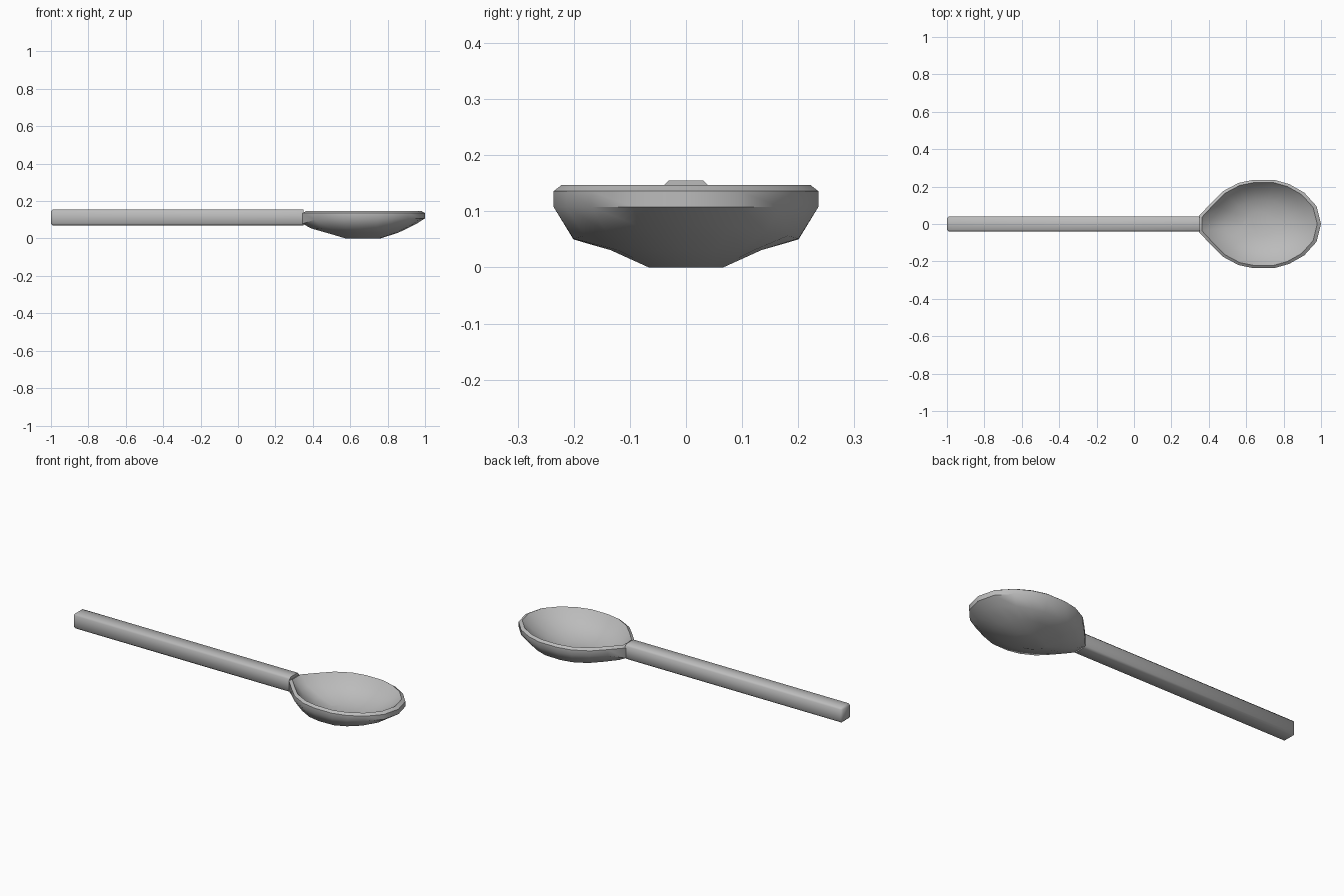
import bpy, bmesh

if "Cube" in bpy.data.objects:
    bpy.data.objects.remove(bpy.data.objects["Cube"])

grey = bpy.data.materials.new("grey")
grey.diffuse_color = (0.5, 0.5, 0.5, 1)
grey.use_nodes = True
grey.node_tree.nodes["Principled BSDF"].inputs["Base Color"].default_value = grey.diffuse_color

def make_object(name, bm, angle):
    bmesh.ops.recalc_face_normals(bm, faces=bm.faces)
    me = bpy.data.meshes.new(name)
    bm.to_mesh(me)
    bm.free()
    me.materials.append(grey)
    ob = bpy.data.objects.new(name, me)
    bpy.context.collection.objects.link(ob)
    bpy.ops.object.select_all(action='DESELECT')
    ob.select_set(True)
    bpy.context.view_layer.objects.active = ob
    bpy.ops.object.shade_smooth_by_angle(angle=angle)
    return ob

# Handle: long bar with chamfered edges
bm = bmesh.new()
bmesh.ops.create_cube(bm, size=1)
for v in bm.verts:
    v.co = (-0.325 + v.co.x * 1.35, v.co.y * 0.082, 0.1125 + v.co.z * 0.085)
edges = [e for e in bm.edges if min(v.co.x for v in e.verts) < 0]  # bowl end stays square
bmesh.ops.bevel(bm, geom=edges, offset=0.01, segments=1, affect='EDGES')
make_object("handle", bm, 0.8)

# Bowl: half outline mirrored in y, lofted through rings around the bowl centre
half = [(0.345, 0.04), (0.41, 0.11), (0.475, 0.175), (0.56, 0.22), (0.64, 0.236),
        (0.75, 0.236), (0.83, 0.213), (0.91, 0.168), (0.976, 0.095)]
outline = half + [(1.0, 0.0)] + [(x, -y) for x, y in reversed(half)]
CX = 0.667
# (scale, height, lift at the tip, drop at the neck)
rings = [(0.28, 0.0, 0, 0), (0.57, 0.031, 0, 0.004), (0.85, 0.05, 0.026, -0.004),
         (1.0, 0.108, 0, 0.036), (1.0, 0.136, 0, 0), (0.94, 0.147, 0, 0),
         (0.78, 0.096, 0.01, 0), (0.54, 0.062, 0.005, 0), (0.27, 0.04, 0, 0)]
bm = bmesh.new()
loops = []
for s, z, lift, drop in rings:
    loop = []
    for x, y in outline:
        t = (x - CX) / 0.333
        h = z + lift * max(0, t) ** 2 - drop * max(0, -t) ** 6
        loop.append(bm.verts.new((CX + (x - CX) * s, y * s, h)))
    loops.append(loop)
n = len(outline)
for a, b in zip(loops, loops[1:]):
    for i in range(n):
        j = (i + 1) % n
        bm.faces.new((a[i], a[j], b[j], b[i]))
# Flat underside and inner floor
bm.faces.new(loops[0])
bm.faces.new(loops[-1])
make_object("bowl", bm, 0.75)
